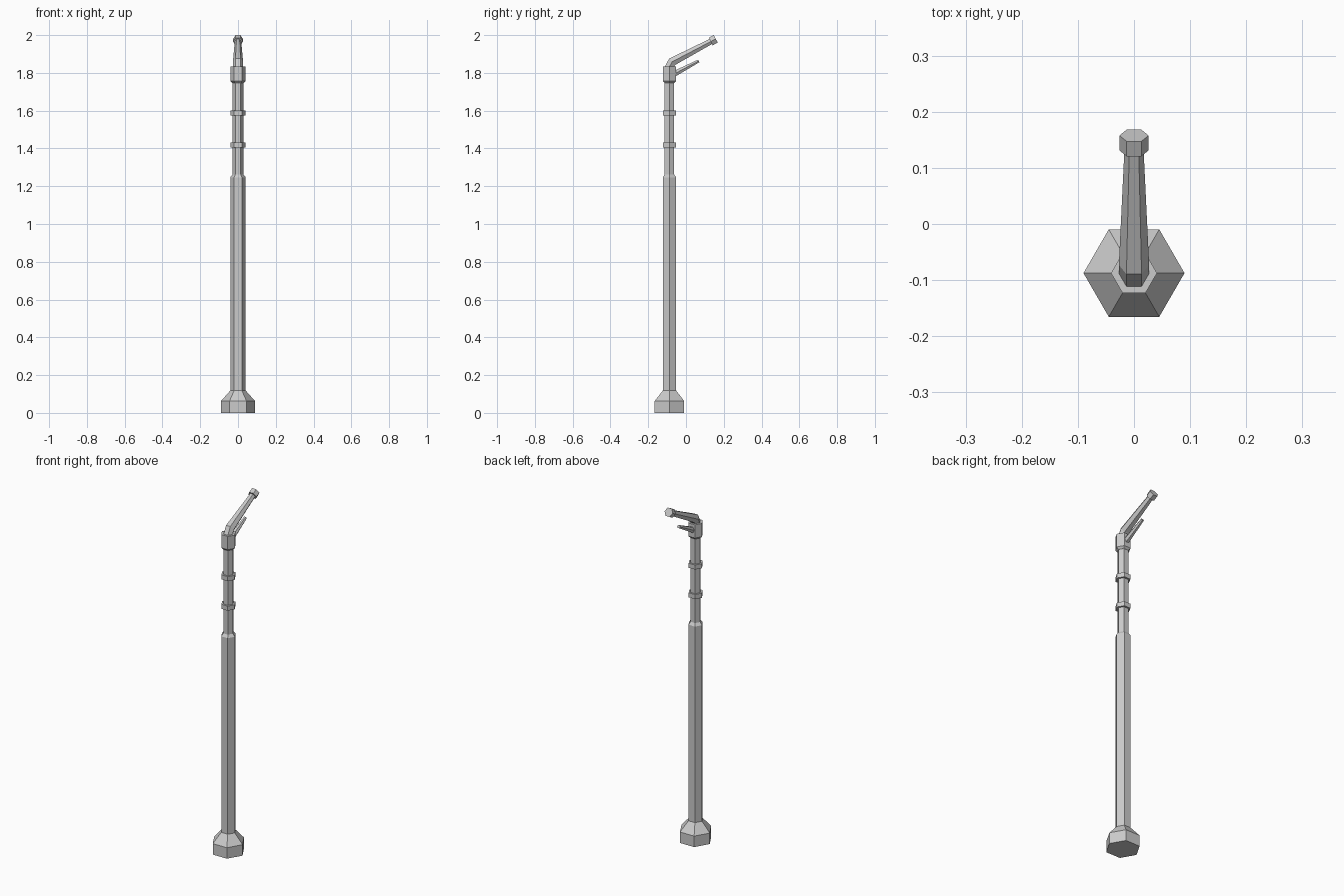
import bpy, bmesh
from math import sin, cos, radians, pi
from mathutils import Vector

if "Cube" in bpy.data.objects:
    bpy.data.objects.remove(bpy.data.objects["Cube"])

SIDES = 6
AXIS_Y = -0.0875  # centre line of the pole


def hex_tube(name, sections):
    """Loft six-sided sections (y, z, radius, heading in degrees above +y), capped."""
    bm = bmesh.new()
    rings = []
    for y, z, r, heading in sections:
        a = radians(heading)
        up = Vector((0, -sin(a), cos(a)))
        side = Vector((1, 0, 0))
        centre = Vector((0, y, z))
        rings.append([bm.verts.new(centre + side * (r * cos(2 * pi * k / SIDES))
                                   + up * (r * sin(2 * pi * k / SIDES)))
                      for k in range(SIDES)])
    for lo, hi in zip(rings, rings[1:]):
        for k in range(SIDES):
            n = (k + 1) % SIDES
            bm.faces.new((lo[k], lo[n], hi[n], hi[k]))
    bm.faces.new(rings[0])
    bm.faces.new(rings[-1])
    bmesh.ops.recalc_face_normals(bm, faces=bm.faces)
    mesh = bpy.data.meshes.new(name)
    bm.to_mesh(mesh)
    bm.free()
    obj = bpy.data.objects.new(name, mesh)
    bpy.context.collection.objects.link(obj)
    return obj


def upright(name, profile):
    """Vertical hexagonal part from (z, radius) pairs."""
    return hex_tube(name, [(AXIS_Y, z, r, 90) for z, r in profile])


# Flared foot, thick lower shaft and slim upper shaft in one piece
upright("pole", [(0, 0.09), (0.063, 0.09), (0.118, 0.041), (1.247, 0.041),
                 (1.262, 0.029), (1.80, 0.029)])

# Two clamp rings around the upper shaft
for i, z in enumerate((1.418, 1.588)):
    upright(f"clamp_ring_{i + 1}", [(z - 0.013, 0.04), (z + 0.013, 0.04)])

# Collar at the pole top, tapered underneath
upright("top_collar", [(1.746, 0.03), (1.757, 0.041), (1.833, 0.041)])

# Bent, tapering lamp arm
ARM = 27.7
hex_tube("lamp_arm", [(-0.0895, 1.83, 0.027, 90), (-0.073, 1.859, 0.027, 45),
                      (0.134, 1.9675, 0.017, ARM)])

# Short lamp head on the arm's end
dy, dz = 0.015 * cos(radians(ARM)), 0.015 * sin(radians(ARM))
hex_tube("lamp_head", [(0.1444 - dy, 1.973 - dz, 0.026, ARM),
                       (0.1444 + dy, 1.973 + dz, 0.026, ARM)])

# Small support spike below the arm
hex_tube("lower_spike", [(-0.075, 1.788, 0.018, 28), (0.067, 1.863, 0.009, 28)])
